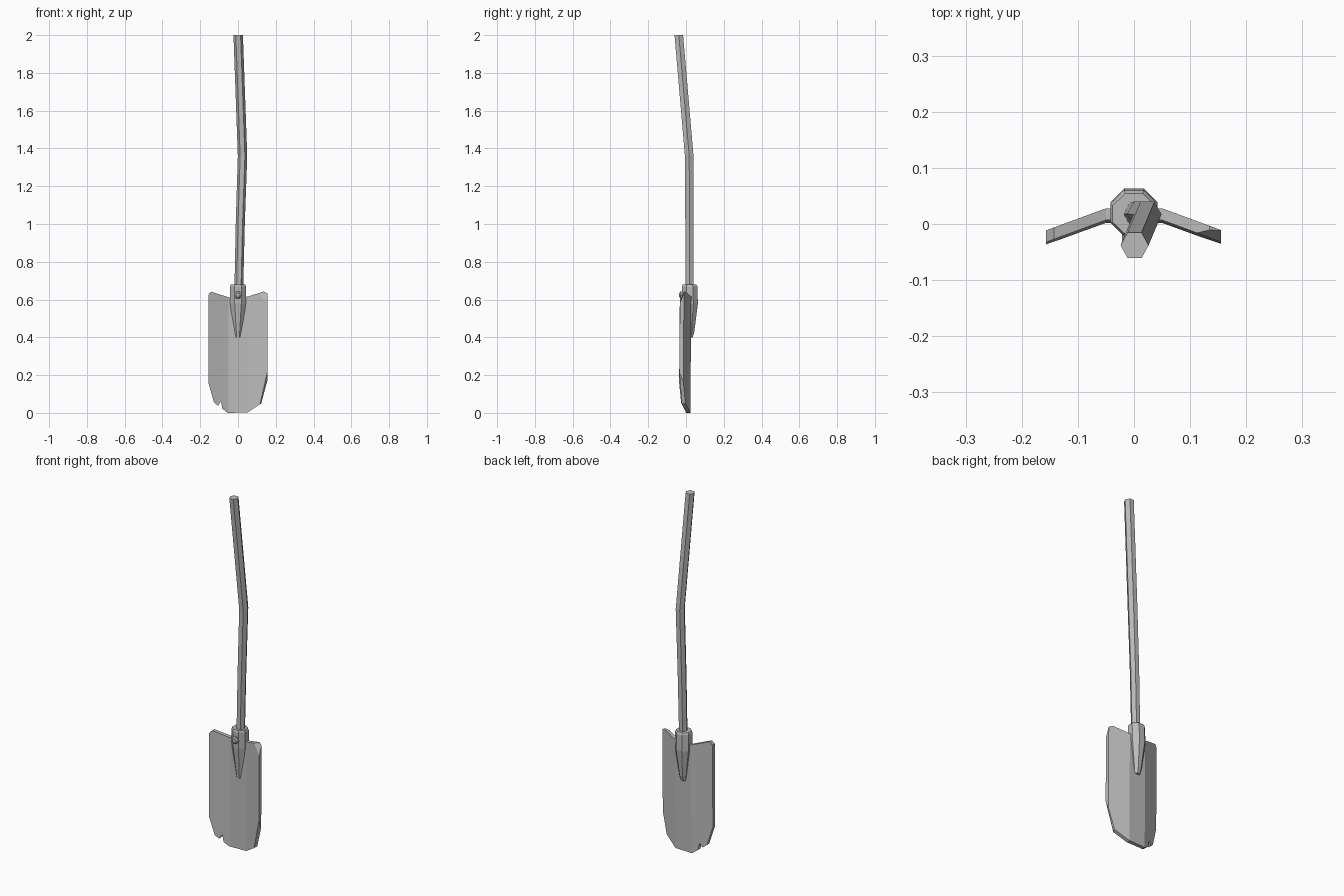
import bpy, bmesh, math
from mathutils import Vector

cube = bpy.data.objects.get("Cube")
if cube:
    bpy.data.objects.remove(cube, do_unlink=True)

grey = bpy.data.materials.new("worn grey")
grey.use_nodes = True
grey.diffuse_color = (0.5, 0.5, 0.5, 1)
grey.node_tree.nodes["Principled BSDF"].inputs["Base Color"].default_value = (0.5, 0.5, 0.5, 1)


def finish(name, bm):
    bmesh.ops.recalc_face_normals(bm, faces=bm.faces)
    mesh = bpy.data.meshes.new(name)
    bm.to_mesh(mesh)
    bm.free()
    mesh.materials.append(grey)
    obj = bpy.data.objects.new(name, mesh)
    bpy.context.collection.objects.link(obj)
    return obj


def loft(name, rings):
    """Bridge a list of equal-length point rings and cap both ends."""
    bm = bmesh.new()
    loops = [[bm.verts.new(p) for p in ring] for ring in rings]
    n = len(loops[0])
    for a, b in zip(loops, loops[1:]):
        for i in range(n):
            j = (i + 1) % n
            bm.faces.new((a[i], a[j], b[j], b[i]))
    bm.faces.new(loops[0])
    bm.faces.new(loops[-1])
    return finish(name, bm)


def oval(cx, cy, z, rx, ry, sides, phase=0.0):
    steps = [phase + math.tau * i / sides for i in range(sides)]
    return [(cx + rx * math.cos(a), cy + ry * math.sin(a), z) for a in steps]


# Blade: outline with a chipped lower edge, folded along two creases
CREASE, THICK = 0.05, 0.021


def front_y(x, z):
    return 0.002 + 0.008 * z - 0.37 * max(0, abs(x) - CREASE)


outline = [(-0.157, 0.625), (-0.143, 0.642), (-0.05, 0.612), (0.05, 0.615),
           (0.135, 0.642), (0.155, 0.632), (0.155, 0.17), (0.123, 0.05),
           (0.05, 0.002), (-0.055, 0), (-0.083, 0.022), (-0.09, 0.062),
           (-0.106, 0.038), (-0.127, 0.055), (-0.157, 0.16)]
bm = bmesh.new()
bm.faces.new([bm.verts.new((x, 0, z)) for x, z in outline])
for x in (-CREASE, CREASE):
    bmesh.ops.bisect_plane(bm, geom=bm.verts[:] + bm.edges[:] + bm.faces[:],
                           plane_co=(x, 0, 0), plane_no=(1, 0, 0))
for v in bm.verts:
    v.co.y = front_y(v.co.x, v.co.z)
back = bmesh.ops.extrude_face_region(bm, geom=bm.faces[:], use_keep_orig=True)
for v in back["geom"]:
    if isinstance(v, bmesh.types.BMVert):
        v.co.y += THICK
bmesh.ops.recalc_face_normals(bm, faces=bm.faces)


# Worn bevels on the front of the blade: two front points and one back point
def chip(front_a, front_b, rear):
    a, b = [Vector((x, front_y(x, z), z)) for x, z in (front_a, front_b)]
    c = Vector((rear[0], front_y(*rear) + THICK, rear[1]))
    normal = (b - a).cross(c - a).normalized()
    if normal.y > 0:
        normal.negate()
    cut = bmesh.ops.bisect_plane(bm, geom=bm.verts[:] + bm.edges[:] + bm.faces[:],
                                 plane_co=a, plane_no=normal, clear_outer=True)
    edges = [e for e in cut["geom_cut"] if isinstance(e, bmesh.types.BMEdge)]
    bmesh.ops.holes_fill(bm, edges=edges, sides=0)


chip((0.113, 0.634), (0.155, 0.58), (0.156, 0.634))
chip((0.154, 0.21), (0.115, 0.04), (0.156, 0.17))
finish("blade", bm)

# Socket: faceted sleeve that tapers down onto the blade
socket_rings = []
for z, rx, y0, y1 in [(0.4, 0.016, 0.0, 0.036), (0.43, 0.022, -0.003, 0.044),
                      (0.58, 0.042, -0.02, 0.063), (0.67, 0.042, -0.022, 0.06),
                      (0.68, 0.038, -0.018, 0.054)]:
    grow = 1 / math.cos(math.pi / 8)
    socket_rings.append(oval(0, (y0 + y1) / 2, z, rx * grow, (y1 - y0) / 2 * grow,
                             8, math.pi / 8))
loft("socket", socket_rings)

# Handle: six-sided crooked pole
path = [(0.002, 0.018, 0.55, 0.023), (0.012, 0.018, 1.0, 0.024),
        (0.024, 0.017, 1.36, 0.025), (0.001, -0.038, 2.0, 0.025)]
loft("handle", [oval(x, y, z, r, r * 1.05, 6) for x, y, z, r in path])

# Rivet: low six-sided stud on the front of the socket
rivet = loft("rivet", [oval(0, 0, z, r, r, 6) for z, r in
                       [(-0.01, 0.021), (0.009, 0.021), (0.016, 0.012)]])
rivet.rotation_euler = (math.pi / 2, 0, 0)
rivet.location = (0, -0.02, 0.625)
